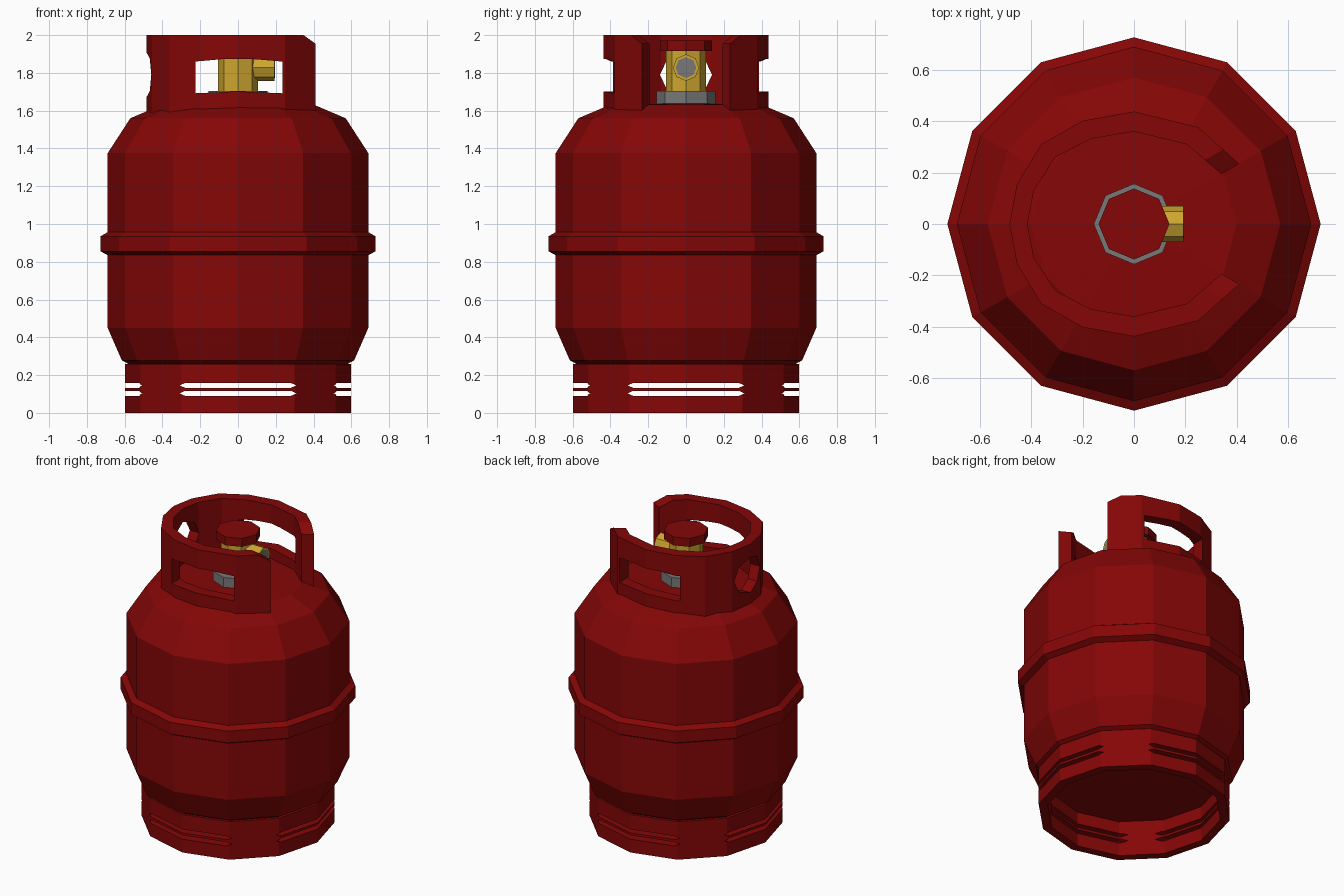
import bpy, bmesh, math
from mathutils import Matrix, Vector

if "Cube" in bpy.data.objects:
    bpy.data.objects.remove(bpy.data.objects["Cube"])


def material(name, rgb):
    m = bpy.data.materials.new(name)
    m.diffuse_color = (*rgb, 1)
    m.use_nodes = True
    m.node_tree.nodes["Principled BSDF"].inputs["Base Color"].default_value = m.diffuse_color
    return m


RED = material("red paint", (0.235, 0.002, 0.002))
BRASS = material("brass", (0.62, 0.385, 0.03))
GREY = material("grey steel", (0.19, 0.19, 0.19))


def finish(bm, name, mat):
    bmesh.ops.remove_doubles(bm, verts=bm.verts, dist=1e-5)
    bmesh.ops.recalc_face_normals(bm, faces=bm.faces)
    me = bpy.data.meshes.new(name)
    bm.to_mesh(me)
    bm.free()
    if mat:
        me.materials.append(mat)
    ob = bpy.data.objects.new(name, me)
    bpy.context.collection.objects.link(ob)
    return ob


def lathe(name, profile, mat, n=12, closed=False):
    """Spin (radius, z) points around z; radius 0 closes onto the axis."""
    bm = bmesh.new()
    rings = []
    for r, z in profile:
        if r == 0:
            rings.append([bm.verts.new((0, 0, z))] * n)
        else:
            rings.append([bm.verts.new((r * math.cos(2 * math.pi * i / n),
                                        r * math.sin(2 * math.pi * i / n), z)) for i in range(n)])
    pairs = list(zip(rings, rings[1:])) + ([(rings[-1], rings[0])] if closed else [])
    for a, b in pairs:
        for i in range(n):
            j = (i + 1) % n
            bm.faces.new(list(dict.fromkeys((a[i], a[j], b[j], b[i]))))
    return finish(bm, name, mat)


def prism(bm, pts, to3d, offset):
    """Extrude a 2D outline placed by to3d along offset."""
    f = bm.faces.new([bm.verts.new(to3d(p)) for p in pts])
    ext = bmesh.ops.extrude_face_region(bm, geom=[f], use_keep_orig=True)
    bmesh.ops.translate(bm, vec=offset, verts=[v for v in ext["geom"] if isinstance(v, bmesh.types.BMVert)])


def cut(ob, cutter):
    """Apply a boolean difference and drop the cutter."""
    cutter.hide_render = True
    mod = ob.modifiers.new("openings", 'BOOLEAN')
    mod.operation, mod.solver, mod.object = 'DIFFERENCE', 'EXACT', cutter
    ev = ob.evaluated_get(bpy.context.evaluated_depsgraph_get())
    me = bpy.data.meshes.new_from_object(ev)
    ob.modifiers.clear()
    ob.data = me
    bpy.data.objects.remove(cutter)


# Tank shell and raised weld band
lathe("tank_body", [(0, 0.24), (0.55, 0.24), (0.585, 0.262), (0.615, 0.278), (0.69, 0.45),
                    (0.69, 1.375), (0.57, 1.56), (0.40, 1.632), (0, 1.64)], RED)
lathe("middle_band", [(0.68, 0.835), (0.69, 0.835), (0.727, 0.855), (0.727, 0.935),
                      (0.69, 0.957), (0.68, 0.957)], RED, closed=True)

# Foot ring with two vent slots on each of four sides
foot = lathe("foot_ring", [(0.597, 0), (0.597, 0.258), (0.54, 0.258), (0.54, 0)], RED, closed=True)
bm = bmesh.new()
for k in range(4):
    rot = Matrix.Rotation(k * math.pi / 2, 3, 'Z')
    for lo, hi in ((0.09, 0.117), (0.133, 0.158)):
        mid = (lo + hi) / 2
        slot = [(-0.31, mid), (-0.28, lo), (0.28, lo), (0.31, mid), (0.28, hi), (-0.28, hi)]
        prism(bm, slot, lambda p: rot @ Vector((p[0], -0.7, p[1])), rot @ Vector((0, 0.3, 0)))
cut(foot, finish(bm, "slot_cutter", None))

# Collar: C-shaped guard open towards +x, (x, y, thickness) along its outer edge
half = [(0.41, 0.234, 0.08), (0.25, 0.377, 0.08), (0, 0.438, 0.078), (-0.2, 0.402, 0.078),
        (-0.362, 0.31, 0.075), (-0.456, 0.155, 0.07)]
edge = half + [(-0.485, 0, 0.07)] + [(x, -y, t) for x, y, t in reversed(half)]
outer = [(x, y) for x, y, t in edge]
inner = [(x - x * t / math.hypot(x, y), y - y * t / math.hypot(x, y)) for x, y, t in edge]
bm = bmesh.new()
prism(bm, outer + inner[::-1], lambda p: Vector((p[0], p[1], 1.59)), Vector((0, 0, 0.41)))
collar = finish(bm, "collar_guard", RED)

# Collar openings: two hand holes and a round rear hole
bm = bmesh.new()
hand = [(-0.226, 1.692), (0, 1.702), (0.235, 1.692), (0.235, 1.86), (0.08, 1.873), (-0.08, 1.873), (-0.226, 1.86)]
for y in (-0.6, 0.2):
    prism(bm, hand, lambda p: Vector((p[0], y, p[1])), Vector((0, 0.4, 0)))
octagon = [(0.138 * math.cos(i * math.pi / 4), 1.79 + 0.12 * math.sin(i * math.pi / 4)) for i in range(8)]
prism(bm, octagon, lambda p: Vector((-0.6, p[0], p[1])), Vector((0.32, 0, 0)))
# Bevelled top corners at the two free ends
for s in (1, -1):
    radial, tangent = Vector((0.869, 0.496 * s, 0)), Vector((0.496, -0.869 * s, 0))
    prism(bm, [(0.04, 1.9325), (0.04, 2.0225), (-0.12, 2.0225)],
          lambda p: radial * 0.3 + tangent * p[0] + Vector((0, 0, p[1])), radial * 0.3)
cut(collar, finish(bm, "collar_cutter", None))


# Valve: steel nut, brass stem, red hand wheel, side outlet with steel face
def drum(name, r, z0, z1, mat):
    return lathe(name, [(0, z0), (r, z0), (r, z1), (0, z1)], mat, n=8)


drum("valve_nut", 0.157, 1.62, 1.703, GREY)
drum("valve_stem", 0.106, 1.70, 1.92, BRASS)
drum("hand_wheel", 0.138, 1.915, 1.972, RED)
for name, r, a, b, mat in (("valve_outlet", 0.07, 0.05, 0.193, BRASS), ("outlet_face", 0.055, 0.19, 0.195, GREY)):
    ob = drum(name, r, a, b, mat)
    ob.data.transform(Matrix.Translation((0, 0, 1.828)) @ Matrix.Rotation(math.pi / 2, 4, 'Y'))
